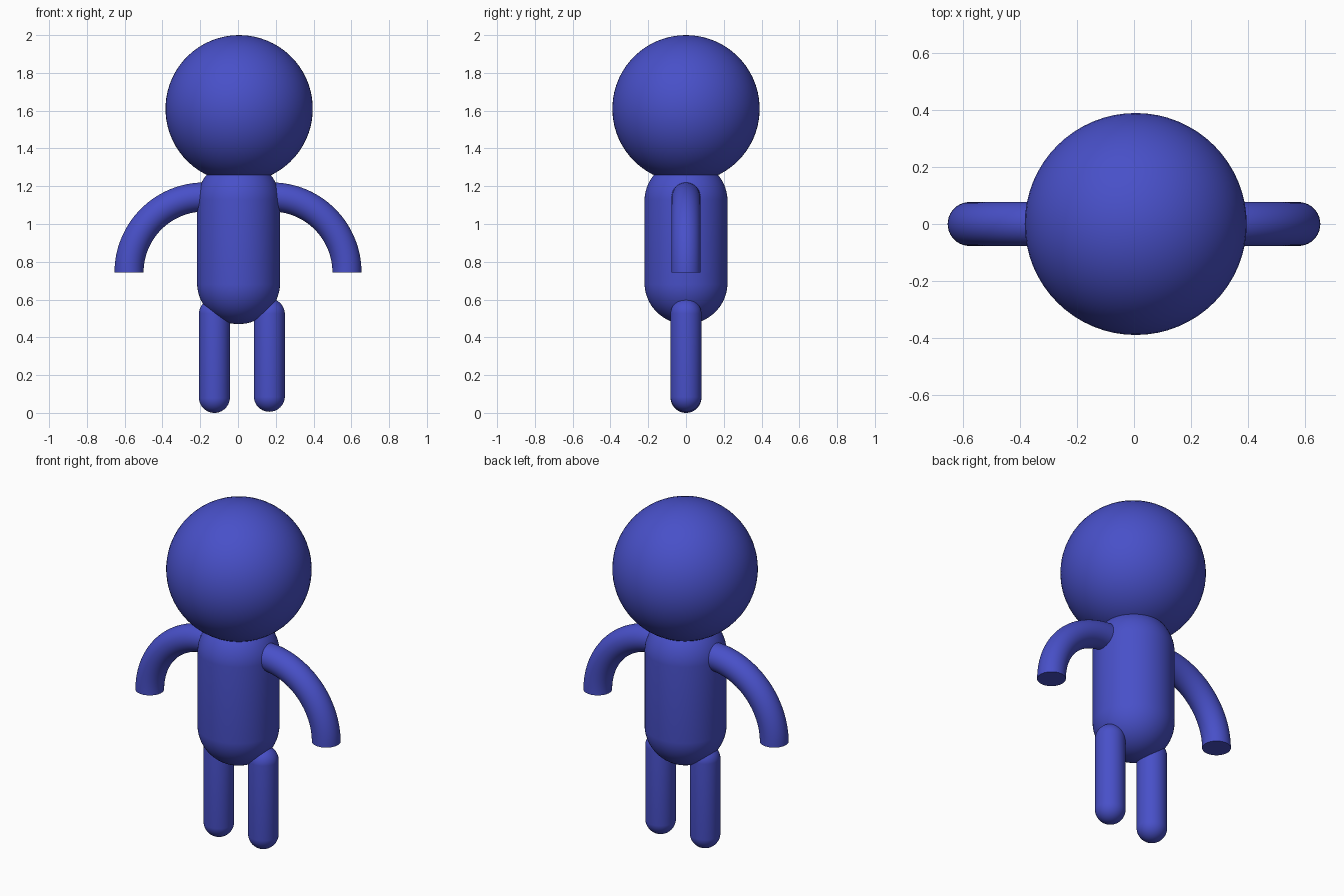
import bpy, bmesh, math
from mathutils import Vector, Matrix

if "Cube" in bpy.data.objects:
    bpy.data.objects.remove(bpy.data.objects["Cube"])

blue = bpy.data.materials.new("blue")
blue.diffuse_color = (0.065, 0.08, 0.58, 1)
blue.use_nodes = True
blue.node_tree.nodes["Principled BSDF"].inputs["Base Color"].default_value = blue.diffuse_color


def finish(bm, name):
    bmesh.ops.recalc_face_normals(bm, faces=bm.faces[:])
    mesh = bpy.data.meshes.new(name)
    bm.to_mesh(mesh)
    bm.free()
    mesh.materials.append(blue)
    ob = bpy.data.objects.new(name, mesh)
    bpy.context.collection.objects.link(ob)
    bpy.ops.object.select_all(action='DESELECT')
    ob.select_set(True)
    bpy.context.view_layer.objects.active = ob
    bpy.ops.object.shade_smooth_by_angle(angle=math.radians(40))
    return ob


def capsule(name, x, bottom, top, r):
    """Upright capsule; a plain sphere when its height is 2r."""
    bm = bmesh.new()
    bmesh.ops.create_uvsphere(bm, u_segments=64, v_segments=33, radius=r)
    half = (top - bottom) / 2 - r
    for v in bm.verts:
        v.co.z += math.copysign(half, v.co.z) + (top + bottom) / 2
        v.co.x += x
    return finish(bm, name)


def arm(name, side):
    """Quarter-ring tube from the shoulder out and down to a flat end."""
    bend, r, end_z = 0.40, 0.077, 0.743
    pivot = Vector((side * 0.177, 0, end_z))
    bm = bmesh.new()
    place = Matrix.Translation(pivot + Vector((0, 0, bend))) @ Matrix.Rotation(math.pi / 2, 4, 'Y')
    bmesh.ops.create_circle(bm, cap_ends=True, segments=40, radius=r, matrix=place)
    bmesh.ops.spin(bm, geom=bm.verts[:] + bm.edges[:] + bm.faces[:], cent=pivot,
                   axis=(0, 1, 0), angle=side * math.pi / 2, steps=32)
    return finish(bm, name)


# Head and body
capsule("head", 0.006, 1.22, 2.0, 0.39)
capsule("body", 0.003, 0.47, 1.34, 0.22)

# Legs
capsule("left_leg", -0.125, 0.0, 0.605, 0.082)
capsule("right_leg", 0.166, 0.006, 0.605, 0.082)

# Arms
arm("left_arm", -1)
arm("right_arm", 1)
